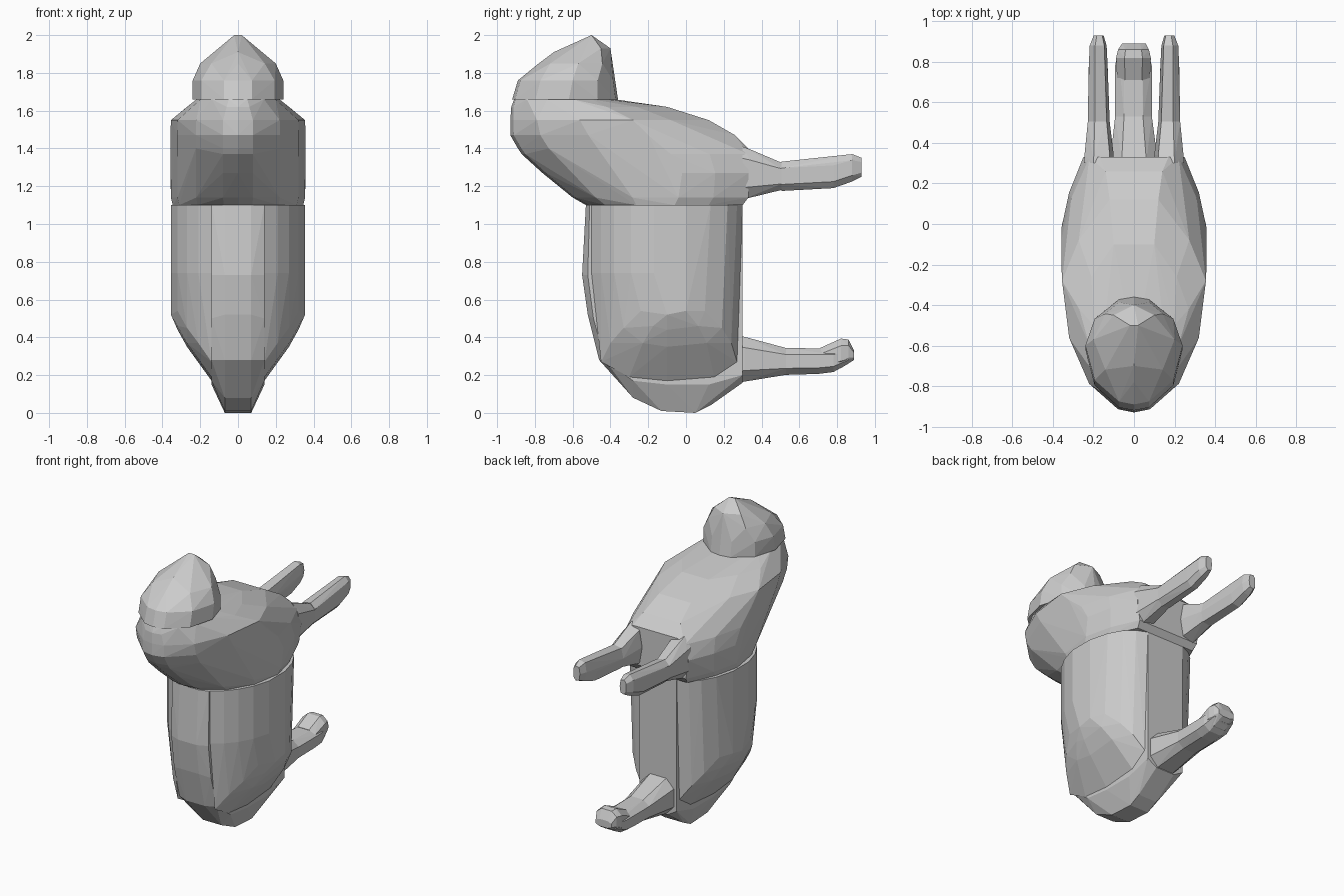
import bpy, bmesh
from math import sin, cos, pi, copysign


def hull(name, pts):
    """Faceted convex solid around a set of points."""
    bm = bmesh.new()
    for p in pts:
        bm.verts.new(p)
    bmesh.ops.remove_doubles(bm, verts=bm.verts, dist=0.002)
    bmesh.ops.convex_hull(bm, input=bm.verts)
    loose = [v for v in bm.verts if not v.link_faces]
    bmesh.ops.delete(bm, geom=loose, context='VERTS')
    bmesh.ops.dissolve_limit(bm, angle_limit=0.03, verts=bm.verts, edges=bm.edges)
    bmesh.ops.recalc_face_normals(bm, faces=bm.faces)
    me = bpy.data.meshes.new(name)
    bm.to_mesh(me)
    bm.free()
    ob = bpy.data.objects.new(name, me)
    bpy.context.collection.objects.link(ob)
    return ob


def egg(z, front, back, w, mid, back_w=0.0, n=14):
    """Level ring: round front, tapering to a back edge of half width back_w."""
    pts = []
    for i in range(n):
        a = 2 * pi * i / n
        s, c = sin(a), cos(a)
        if s <= 0.001:
            pts.append((w * c, mid + (mid - front) * s, z))
        elif back_w == 0:
            pts.append((w * c, mid + (back - mid) * s, z))
    if back_w:
        pts += [(sx * back_w, back, z) for sx in (-1, 1)]
        pts += [(sx * (w * 0.65 + back_w * 0.35), mid + (back - mid) * 0.5, z) for sx in (-1, 1)]
    else:
        pts.append((0, back, z))
    pts.append((0, front, z))
    return pts


def limb(name, sections, side=1, n=7):
    """Solid through upright rings given as (y, x0, x1, z0, z1)."""
    pts = []
    for y, x0, x1, z0, z1 in sections:
        for i in range(n):
            a = 2 * pi * (i + 0.5) / n
            f = lambda t: max(-1, min(1, copysign(abs(t) ** 0.75, t) * 1.04))
            pts.append((side * ((x0 + x1) / 2 + (x1 - x0) / 2 * f(cos(a))), y,
                        (z0 + z1) / 2 + (z1 - z0) / 2 * f(sin(a))))
    return hull(name, pts)


# Head
hull("head",
     egg(1.66, -0.92, -0.36, 0.24, -0.62, n=10) + egg(1.76, -0.89, -0.375, 0.24, -0.6, n=10)
     + egg(1.85, -0.78, -0.39, 0.20, -0.57, n=8)
     + [(-0.10, -0.45, 1.93), (0.10, -0.45, 1.93), (0, -0.40, 1.93), (0, -0.7, 1.91),
        (-0.02, -0.5, 2.0), (0.02, -0.5, 2.0)])

# Upper torso leaning forward over the body
hull("upper_torso",
     egg(1.10, -0.53, 0.30, 0.345, -0.06, 0.22)
     + egg(1.14, -0.60, 0.33, 0.355, -0.04, 0.23)
     + egg(1.27, -0.76, 0.33, 0.358, -0.02, 0.25)
     + egg(1.37, -0.87, 0.33, 0.358, -0.08, 0.22)
     + egg(1.40, -0.89, 0.33, 0.358, -0.14, 0.17)
     + egg(1.47, -0.93, 0.26, 0.358, -0.2, 0.14)
     + egg(1.55, -0.93, 0.12, 0.355, -0.28, 0.12)
     + egg(1.62, -0.925, -0.10, 0.27, -0.42, 0.10)
     + egg(1.66, -0.91, -0.37, 0.22, -0.60))

# Lower body, centre piece: inner and outer side profiles as (y, z)
inner = [(-0.53, 1.1), (-0.55, 0.73), (-0.52, 0.52), (-0.46, 0.28), (-0.28, 0.08), (-0.13, 0.01),
         (0.05, 0.0), (0.13, 0.04), (0.30, 0.16), (0.30, 1.1)]
outer = [(-0.51, 1.1), (-0.52, 0.73), (-0.49, 0.5), (-0.43, 0.28), (-0.28, 0.17), (-0.1, 0.15),
         (0.12, 0.15), (0.30, 0.20), (0.30, 1.1)]
hull("lower_body_centre", [(s * x, y, z) for x, prof in ((0.07, inner), (0.14, outer))
                           for s in (-1, 1) for y, z in prof])

# Lower body, side pieces: slices as (x, front, back, bottom)
slices = [(0.14, -0.50, 0.30, 0.17), (0.21, -0.45, 0.27, 0.27),
          (0.27, -0.38, 0.22, 0.35), (0.32, -0.29, 0.13, 0.44), (0.355, -0.17, 0.0, 0.52)]
for side, label in ((1, "right"), (-1, "left")):
    pts = []
    for x, f, b, bot in slices:
        rise = 0.10
        pts += [(side * x, f, 1.1), (side * x, f, 0.74), (side * x, f + 0.05, bot + rise),
                (side * x, f * 0.6, bot + 0.02), (side * x, -0.1, bot),
                (side * x, b * 0.5, bot + 0.02), (side * x, b - 0.03, bot + rise),
                (side * x, b, 1.1)]
    hull("lower_body_" + label, pts)

    # Arms reaching backwards
    limb("upper_arm_" + label, [(0.30, 0.10, 0.25, 1.13, 1.41), (0.34, 0.10, 0.247, 1.14, 1.395),
                                (0.505, 0.12, 0.23, 1.18, 1.325)], side)
    limb("forearm_" + label, [(0.505, 0.12, 0.23, 1.175, 1.33), (0.78, 0.13, 0.225, 1.19, 1.345),
                              (0.88, 0.135, 0.22, 1.225, 1.37), (0.93, 0.15, 0.20, 1.25, 1.35)], side)

# Single foot limb reaching backwards
limb("lower_leg", [(0.29, -0.12, 0.12, 0.16, 0.41), (0.31, -0.12, 0.12, 0.165, 0.405),
                   (0.53, -0.095, 0.09, 0.20, 0.345)], n=8)
limb("foot", [(0.53, -0.095, 0.09, 0.20, 0.345), (0.70, -0.095, 0.09, 0.205, 0.34),
              (0.78, -0.095, 0.09, 0.215, 0.34), (0.86, -0.08, 0.07, 0.26, 0.34)], n=8)
limb("toe", [(0.71, -0.085, 0.08, 0.21, 0.345), (0.82, -0.09, 0.085, 0.235, 0.395),
             (0.86, -0.08, 0.075, 0.26, 0.39), (0.89, -0.06, 0.06, 0.28, 0.33)], n=8)
